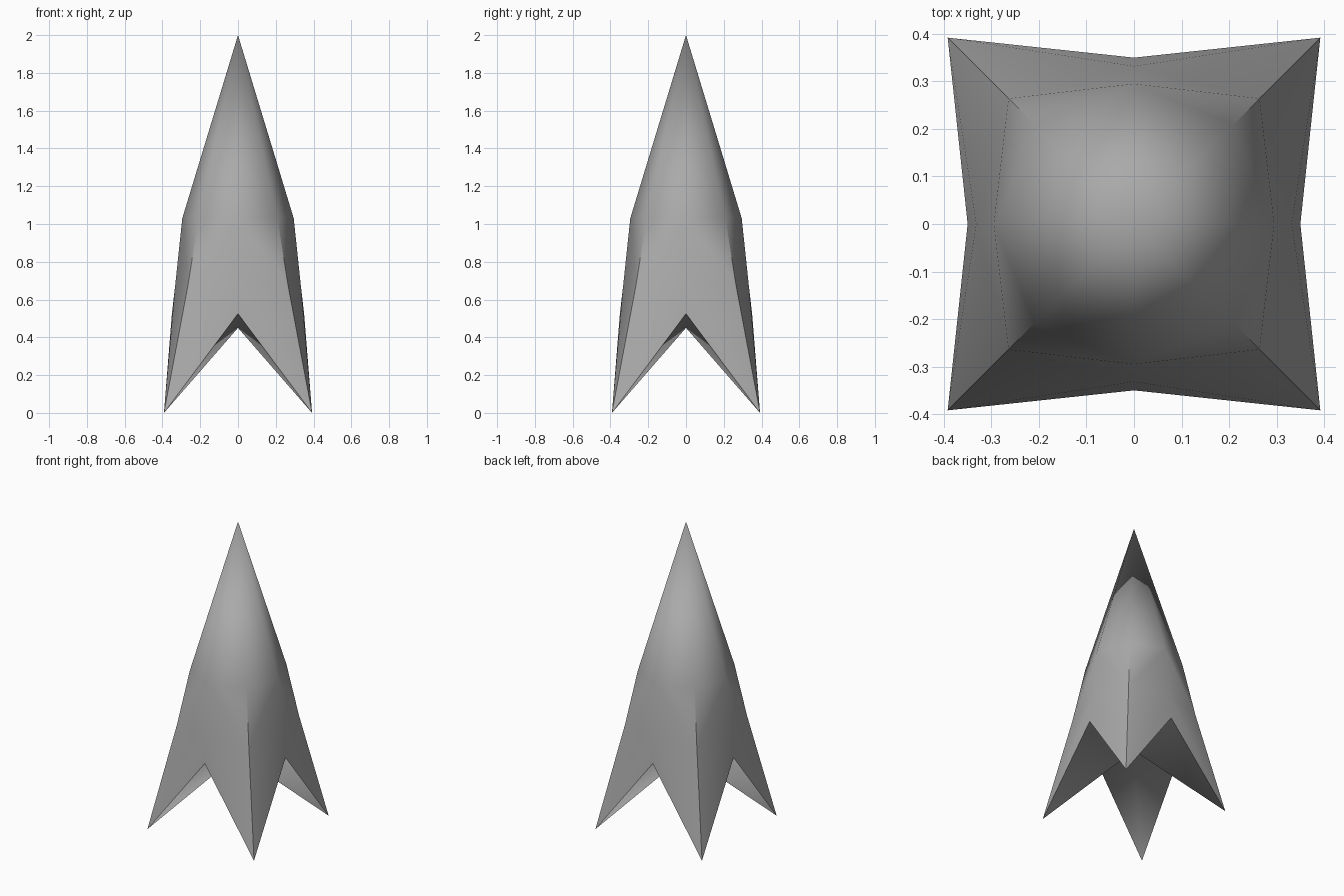
import bpy, bmesh
from math import radians
from mathutils import Matrix, Vector

cube = bpy.data.objects.get("Cube")
if cube:
    bpy.data.objects.remove(cube)

grey = bpy.data.materials.new("mid_grey")
grey.use_nodes = True
COLOUR = (0.4, 0.4, 0.4, 1)
grey.diffuse_color = COLOUR
grey.node_tree.nodes["Principled BSDF"].inputs["Base Color"].default_value = COLOUR

bm = bmesh.new()
nose = bm.verts.new((0, 0, 2))
keel = bm.verts.new((0, 0, 0.45))

# Profiles from shoulder to rim: side middle (ends in the notch) and corner (ends in the fin tip)
SIDE = [(0.295, 0, 1.03), (0.332, 0, 0.68), (0.35, 0, 0.525)]
CORNER = [(0.209, 0.209, 1.03), (0.264, 0.264, 0.68), (0.392, 0.392, 0)]

columns = []
for quarter in range(4):
    turn = Matrix.Rotation(radians(90 * quarter), 3, 'Z')
    for profile in (SIDE, CORNER):
        columns.append([bm.verts.new(turn @ Vector(p)) for p in profile])

# Cone, flared body, fins and underside
for i, a in enumerate(columns):
    b = columns[(i + 1) % 8]
    bm.faces.new((nose, a[0], b[0]))
    for k in range(2):
        if i % 2 == 0:      # side column on the left, corner on the right
            bm.faces.new((a[k], a[k + 1], b[k + 1]) if k else (a[k], b[k + 1], b[k]))
            bm.faces.new((a[k], b[k + 1], b[k]) if k else (a[k], a[k + 1], b[k + 1]))
        else:
            bm.faces.new((a[k], a[k + 1], b[k]))
            bm.faces.new((b[k], a[k + 1], b[k + 1]))
    bm.faces.new((keel, b[2], a[2]))

bmesh.ops.recalc_face_normals(bm, faces=bm.faces)
for face in bm.faces:
    face.smooth = True

# Hard edges: fin ridges and the lower rim
for i, col in enumerate(columns):
    hard = [(col[2], columns[(i + 1) % 8][2])]
    if i % 2:
        hard += [(col[0], col[1]), (col[1], col[2])]
    for pair in hard:
        bm.edges.get(pair).smooth = False

mesh = bpy.data.meshes.new("finned_cone")
bm.to_mesh(mesh)
bm.free()
mesh.materials.append(grey)
body = bpy.data.objects.new("finned_cone", mesh)
bpy.context.collection.objects.link(body)
